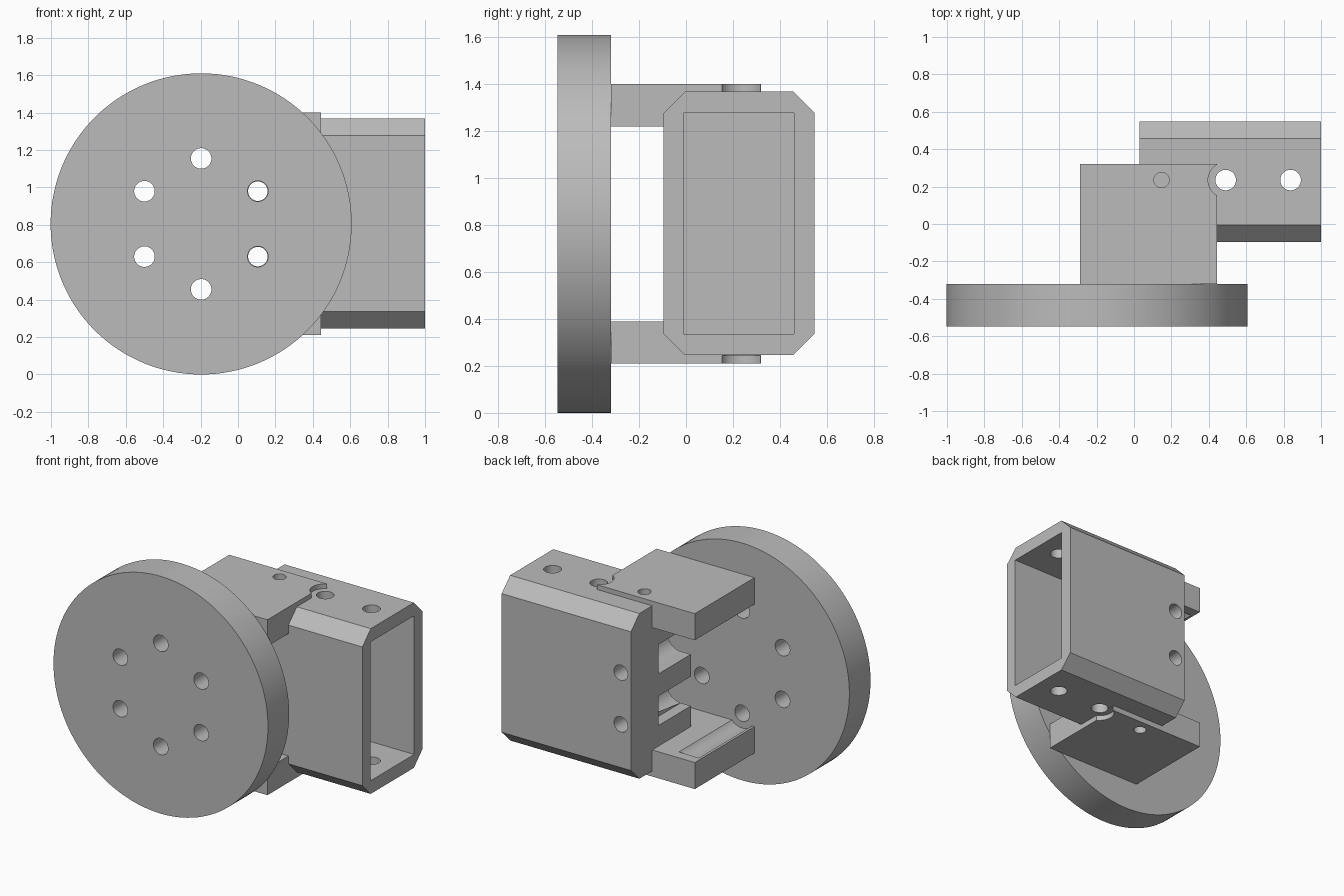
import bpy
import bmesh
from math import cos, sin, pi, radians
from mathutils import Matrix, Vector

if "Cube" in bpy.data.objects:
    bpy.data.objects.remove(bpy.data.objects["Cube"])

grey = bpy.data.materials.new("plain grey")
grey.use_nodes = True
colour = (0.5, 0.5, 0.5, 1)
grey.diffuse_color = colour
grey.node_tree.nodes["Principled BSDF"].inputs["Base Color"].default_value = colour

DISC_X, MID_Z, DISC_R = -0.197, 0.805, 0.805
DISC_BACK = -0.32
HEAD_END = 0.25           # depth reached by the screw head clearances
PIN_Y = 0.235


def finish(name, bm):
    bmesh.ops.recalc_face_normals(bm, faces=bm.faces)
    mesh = bpy.data.meshes.new(name)
    bm.to_mesh(mesh)
    bm.free()
    mesh.materials.append(grey)
    obj = bpy.data.objects.new(name, mesh)
    bpy.context.scene.collection.objects.link(obj)
    return obj


def block(name, low, high):
    low, high = Vector(low), Vector(high)
    bm = bmesh.new()
    matrix = Matrix.Translation((low + high) / 2) @ Matrix.Diagonal((*(high - low), 1))
    bmesh.ops.create_cube(bm, size=1, matrix=matrix)
    return finish(name, bm)


def cylinder(name, start, end, radius, sides=48):
    start, end = Vector(start), Vector(end)
    axis = end - start
    bm = bmesh.new()
    turn = axis.to_track_quat("Z", "Y").to_matrix().to_4x4()
    bmesh.ops.create_cone(bm, cap_ends=True, segments=sides, radius1=radius, radius2=radius,
                          depth=axis.length, matrix=Matrix.Translation((start + end) / 2) @ turn)
    return finish(name, bm)


# Round mounting plate
plate = cylinder("mounting_plate", (DISC_X, -0.547, MID_Z), (DISC_X, DISC_BACK, MID_Z), DISC_R, 128)

# Upper and lower arms
arms = [block("lower_arm", (-0.29, DISC_BACK, 0.21), (0.445, 0.32, 0.39)),
        block("upper_arm", (-0.29, DISC_BACK, 1.22), (0.445, 0.32, 1.4))]

# Chamfered socket body, extruded along x
bm = bmesh.new()
y0, y1, z0, z1, c = -0.095, 0.547, 0.247, 1.368, 0.09
outline = [(y0 + c, z0), (y1 - c, z0), (y1, z0 + c), (y1, z1 - c),
           (y1 - c, z1), (y0 + c, z1), (y0, z1 - c), (y0, z0 + c)]
face = bm.faces.new([bm.verts.new((0.03, y, z)) for y, z in outline])
extruded = bmesh.ops.extrude_face_region(bm, geom=[face])["geom"]
bmesh.ops.translate(bm, vec=(0.97, 0, 0),
                    verts=[v for v in extruded if isinstance(v, bmesh.types.BMVert)])
socket = finish("socket_body", bm)

# Cutters: open cavity of the socket
cavity = block("cavity", (0.3, -0.01, z0 + c), (1.1, 0.46, z1 - c))
plate_cuts, socket_cuts, arm_cuts = [], [cavity], [cavity]

# Cutters: ring of bolt holes with clearance for heads and a slot on the socket side
for i in range(6):
    angle = radians(30 + 60 * i)
    x, z = DISC_X + 0.35 * cos(angle), MID_Z + 0.35 * sin(angle)
    plate_cuts.append(cylinder("bolt_hole", (x, -0.7, z), (x, -0.2, z), 0.055))
    head = cylinder("head_clearance", (x, DISC_BACK - 0.02, z), (x, HEAD_END, z), 0.1)
    arm_cuts.append(head)
    if x > 0:
        slot = block("head_slot", (-0.1, -0.3, z - 0.1), (x, HEAD_END, z + 0.1))
        driver = cylinder("driver_hole", (x, HEAD_END - 0.1, z), (x, 0.7, z), 0.052)
        socket_cuts += [head, slot, driver]

# Cutters: cross holes of the socket
for x in (0.49, 0.837):
    socket_cuts.append(cylinder("cross_hole", (x, PIN_Y, -0.1), (x, PIN_Y, 1.7), 0.055))

# Cutters: blind pin holes and the scoop on each arm
for side in (-1, 1):
    outer, inner = MID_Z + side * 0.7, MID_Z + side * 0.36
    pin = cylinder("pin_hole", (0.147, PIN_Y, inner), (0.147, PIN_Y, outer), 0.041)
    socket_cuts.append(pin)
    scoop = cylinder("scoop", (0.49, PIN_Y, MID_Z + side * 0.56), (0.49, PIN_Y, outer), 0.094)
    clear = cylinder("clear_hole", (0.49, PIN_Y, MID_Z), (0.49, PIN_Y, outer), 0.055)
    arm_cuts += [pin, scoop, clear]


def carve(obj, cutters):
    for cutter in cutters:
        cutter.hide_render = True
        mod = obj.modifiers.new(cutter.name, "BOOLEAN")
        mod.operation = "DIFFERENCE"
        mod.solver = "EXACT"
        mod.object = cutter
    graph = bpy.context.evaluated_depsgraph_get()
    mesh = bpy.data.meshes.new_from_object(obj.evaluated_get(graph))
    obj.modifiers.clear()
    obj.data = mesh
    mesh.materials.clear()
    mesh.materials.append(grey)
    for polygon in mesh.polygons:
        polygon.material_index = 0


carve(plate, plate_cuts)
carve(socket, socket_cuts)
for arm in arms:
    carve(arm, arm_cuts)
for cutter in set(plate_cuts + socket_cuts + arm_cuts):
    bpy.data.objects.remove(cutter)

# Smooth round walls, keep edges sharp
for obj in [plate, socket, *arms]:
    bpy.ops.object.select_all(action="DESELECT")
    obj.select_set(True)
    bpy.context.view_layer.objects.active = obj
    bpy.ops.object.shade_smooth_by_angle(angle=pi / 6)
